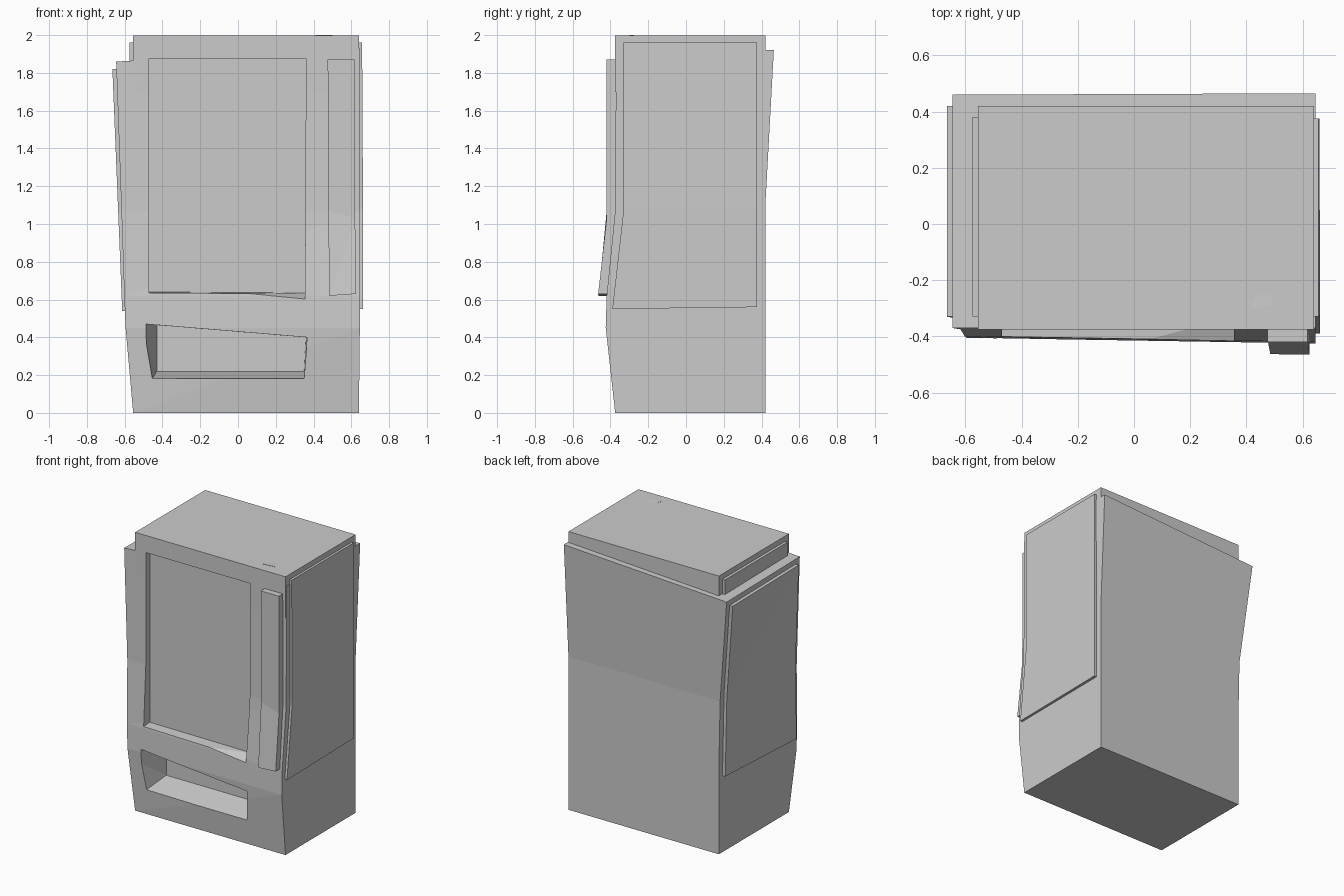
import bpy, bmesh


def loft(name, rings):
    """Closed solid skinned through a stack of matching rings."""
    bm = bmesh.new()
    vs = [[bm.verts.new(p) for p in r] for r in rings]
    n = len(rings[0])
    for a, b in zip(vs, vs[1:]):
        for i in range(n):
            j = (i + 1) % n
            bm.faces.new((a[i], a[j], b[j], b[i]))
    bm.faces.new(vs[0][::-1])
    bm.faces.new(vs[-1])
    bmesh.ops.triangulate(bm, faces=[f for f in bm.faces if len(f.verts) > 3])
    bmesh.ops.recalc_face_normals(bm, faces=bm.faces)
    me = bpy.data.meshes.new(name)
    bm.to_mesh(me)
    bm.free()
    ob = bpy.data.objects.new(name, me)
    bpy.context.collection.objects.link(ob)
    return ob


def box(name, x0, x1, y0, y1, z0, z1):
    r = [(x0, y0), (x1, y0), (x1, y1), (x0, y1)]
    return loft(name, [[(x, y, z) for x, y in r] for z in (z0, z1)])


def recess(name, front, back, yf, yb):
    """Tapered cutter between two xz outlines, extended out past the front."""
    t = (yf + 0.55) / (yb - yf)
    out = [(fx - (bx - fx) * t, -0.55, fz - (bz - fz) * t)
           for (fx, fz), (bx, bz) in zip(front, back)]
    ob = loft(name, [out, [(x, yb, z) for x, z in back]])
    ob.hide_render = True
    ob.hide_viewport = True
    ob.display_type = 'WIRE'
    return ob


def cut(ob, cutter):
    m = ob.modifiers.new(cutter.name, 'BOOLEAN')
    m.operation = 'DIFFERENCE'
    m.solver = 'EXACT'
    m.object = cutter


# Leaning outer cabinet, bulging forward low down and flaring at the top
shell = loft("cabinet", [
    [(-.555, -.375, 0), (.64, -.375, 0), (.64, .42, 0), (-.555, .42, 0)],
    [(-.595, -.405, .45), (.645, -.425, .45), (.64, .42, .45), (-.555, .42, .45)],
    [(-.602, -.40, .62), (.645, -.42, .62), (.64, .42, .62), (-.555, .42, .62)],
    [(-.617, -.375, 1.07), (.645, -.375, 1.07), (.64, .42, 1.1), (-.565, .42, 1.1)],
    [(-.645, -.37, 1.86), (.645, -.37, 1.93), (.645, .465, 1.92), (-.645, .46, 1.85)],
])

# Straight inner top block
cap = box("top_block", -.555, .64, -.375, .42, 1.7, 1.998)

# Display window and delivery slot
window = recess("window_cutter",
                [(-.47, .635), (.355, .605), (.36, 1.875), (-.47, 1.875)],
                [(-.47, .64), (.355, .635), (.36, 1.875), (-.47, 1.875)], -.41, -.33)
slot = recess("slot_cutter",
              [(-.455, .18), (.35, .18), (.365, .40), (-.485, .47)],
              [(-.43, .22), (.35, .22), (.36, .40), (-.43, .465)], -.40, -.2)
cut(shell, window)
cut(shell, slot)
cut(cap, window)

# Control strip on the front right, kinked forward below the middle
loft("control_strip", [
    [(.485, -.463, .62), (.625, -.465, .63), (.625, -.36, .63), (.485, -.36, .62)],
    [(.477, -.42, 1.07), (.62, -.42, 1.03), (.62, -.35, 1.03), (.477, -.35, 1.07)],
    [(.475, -.42, 1.87), (.618, -.42, 1.87), (.618, -.35, 1.87), (.475, -.35, 1.87)],
])

# Raised side panels
loft("right_panel", [
    [(.61, -.39, .55), (.662, -.39, .55), (.660, .375, .56), (.61, .375, .56)],
    [(.61, -.33, 1.08), (.662, -.33, 1.08), (.660, .375, 1.08), (.61, .375, 1.08)],
    [(.61, -.33, 1.96), (.657, -.33, 1.96), (.657, .375, 1.96), (.61, .375, 1.96)],
])
loft("left_panel", [
    [(-.613, -.38, .54), (-.54, -.38, .54), (-.54, .38, .55), (-.578, .38, .55)],
    [(-.635, -.335, 1.08), (-.55, -.335, 1.08), (-.55, .38, 1.1), (-.59, .38, 1.1)],
    [(-.665, -.33, 1.82), (-.6, -.33, 1.82), (-.6, .42, 1.81), (-.665, .42, 1.81)],
])
box("top_left_panel", -.575, -.54, -.33, .38, 1.7, 1.96)

# Small wedge poking through the roof
loft("roof_wedge", [[(.41, -.30, z), (.50, -.29, z), (.46, -.21, z - .004)]
                    for z in (1.97, 2.0)])
